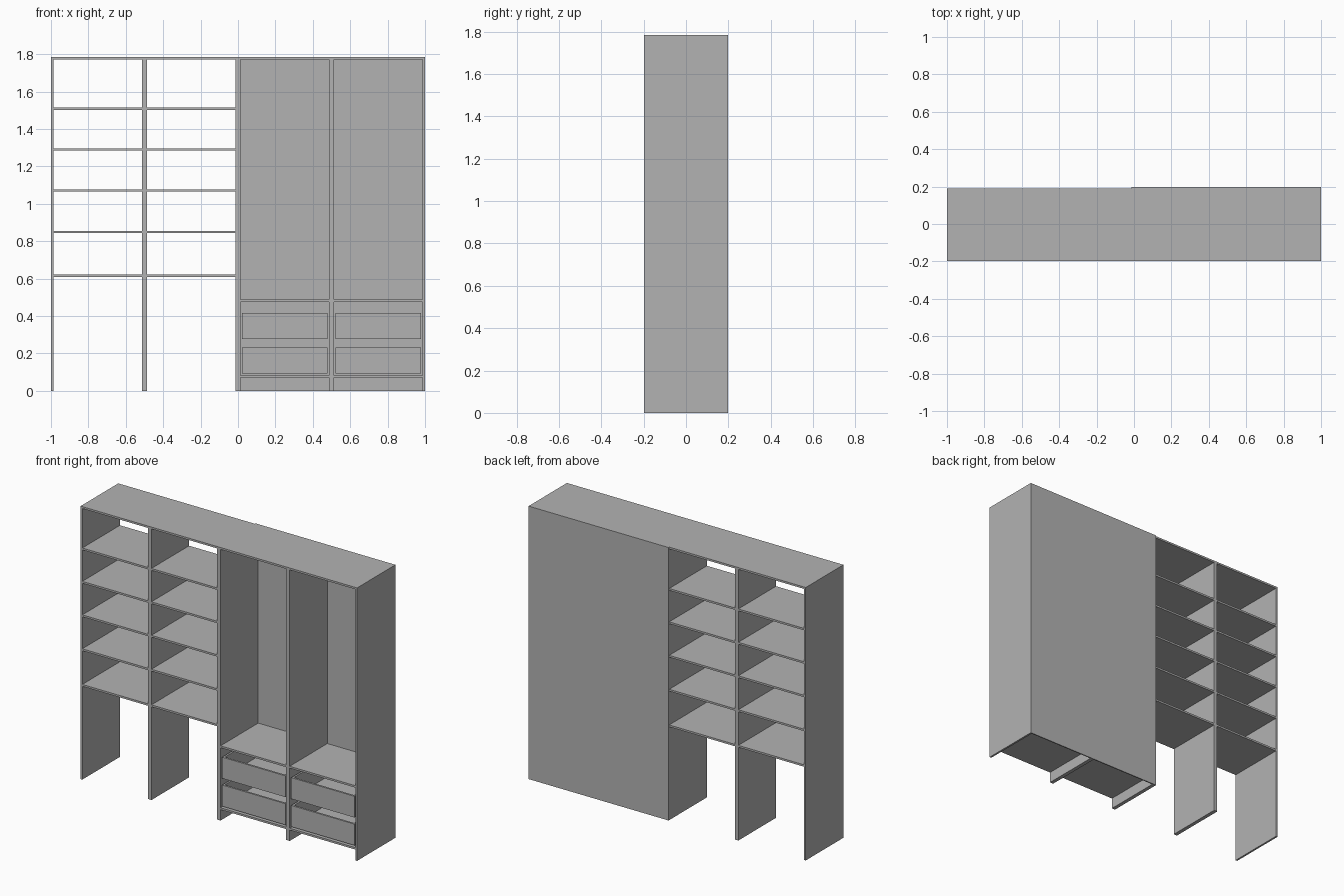
import bpy

if "Cube" in bpy.data.objects:
    bpy.data.objects.remove(bpy.data.objects["Cube"], do_unlink=True)

grey = bpy.data.materials.new("plain_grey")
grey.use_nodes = True
colour = (0.45, 0.45, 0.45, 1)
grey.diffuse_color = colour
grey.node_tree.nodes["Principled BSDF"].inputs["Base Color"].default_value = colour

T = 0.0125                      # board thickness
H = 1.785                       # overall height
FRONT, REAR, BACK = -0.198, 0.191, 0.198
BAY = 0.5


def board(name, x, y, z, parent=None):
    """Box spanning the given (low, high) ranges."""
    spans = (x, y, z)
    bpy.ops.mesh.primitive_cube_add(size=1, location=[sum(s) / 2 for s in spans])
    ob = bpy.context.object
    ob.name = name
    ob.scale = [s[1] - s[0] for s in spans]
    bpy.ops.object.transform_apply(location=False, rotation=False, scale=True)
    ob.data.materials.append(grey)
    return ob


def shelf(name, bay, z):
    x = -1 + bay * BAY
    board(name, (x + T, x + BAY - T), (FRONT, REAR), (z - T / 2, z + T / 2))


def drawer(name, bay, z, height=0.139):
    """Open-topped box: front, rear, two sides and a bottom."""
    x0 = -1 + bay * BAY + 0.021
    x1 = x0 + BAY - 0.042
    y0, y1 = FRONT + 0.004, REAR - 0.008
    top = z + height
    board(name + "_front", (x0, x1), (y0, y0 + T), (z, top))
    board(name + "_rear", (x0, x1), (y1 - T, y1), (z, top))
    board(name + "_side_right", (x0, x0 + T), (y0 + T, y1 - T), (z, top))
    board(name + "_side_left", (x1 - T, x1), (y0 + T, y1 - T), (z, top))
    board(name + "_bottom", (x0 + T, x1 - T), (y0 + T, y1 - T), (z, z + T))


# Top and upright panels; inner uprights are double thickness
board("top_panel", (-1, 1), (FRONT, REAR), (H - T, H))
for i in range(5):
    x = -1 + i * BAY
    board(f"upright_{i + 1}", (max(x - T, -1), min(x + T, 1)),
          (FRONT, REAR), (0, H - T))

# Open shelving bays
for bay in (0, 1):
    for n, z in enumerate((0.616, 0.849, 1.071, 1.29, 1.508)):
        shelf(f"shelf_{bay + 1}_{n + 1}", bay, z)

# Wardrobe bays with back panels and drawers
for bay in (2, 3):
    x = -1 + bay * BAY
    edge = T if bay == 2 else 0
    board(f"back_panel_{bay - 1}", (x - edge, x + BAY), (REAR, BACK), (0, H))
    shelf(f"wardrobe_floor_{bay - 1}", bay, 0.077)
    shelf(f"wardrobe_shelf_{bay - 1}", bay, 0.482)
    for n, z in enumerate((0.094, 0.276)):
        drawer(f"drawer_{bay - 1}_{n + 1}", bay, z)
